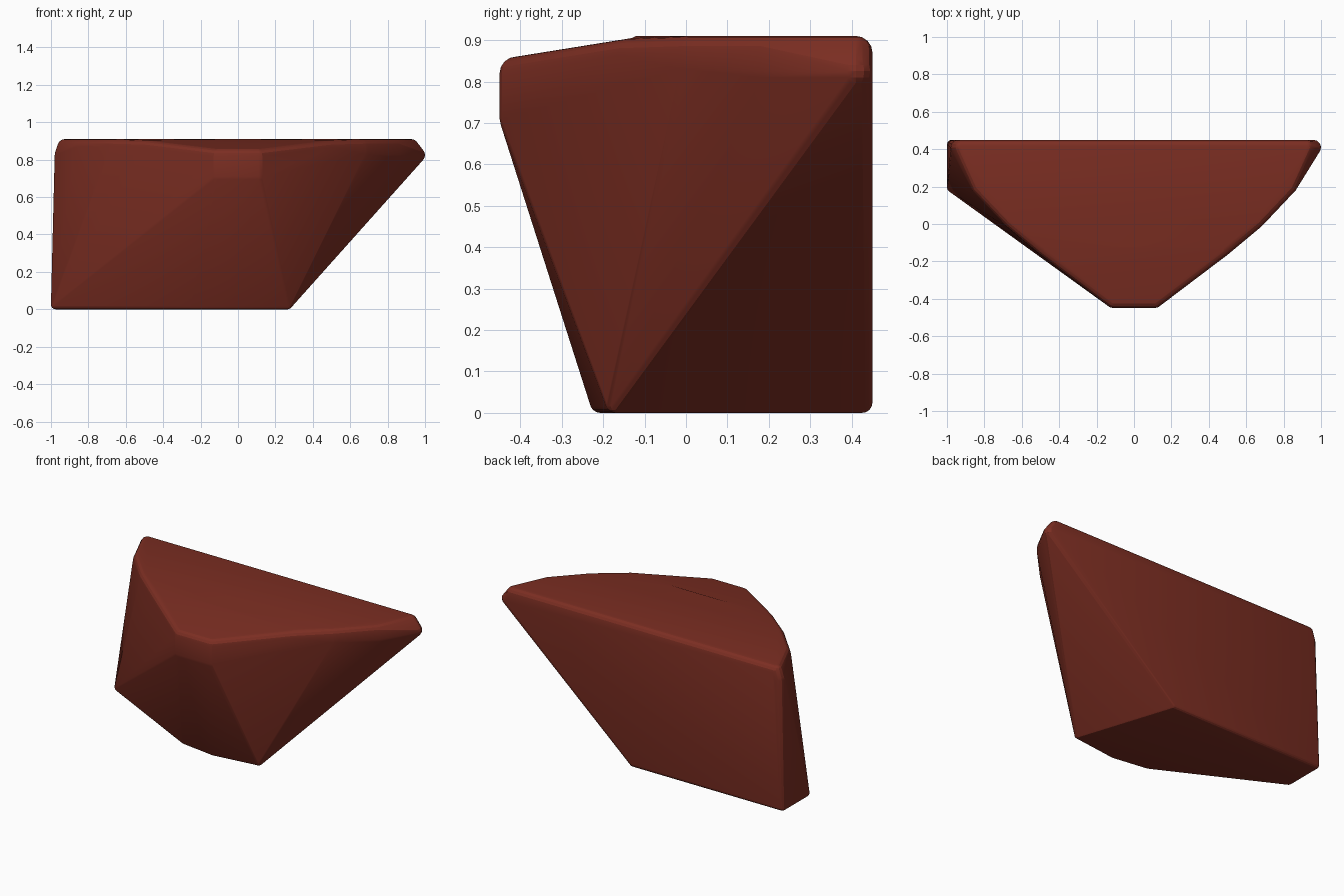
import bpy, bmesh
from math import radians
from mathutils import Matrix

if "Cube" in bpy.data.objects:
    bpy.data.objects.remove(bpy.data.objects["Cube"])

# Corner centres of the rounded solid: the hull of small balls gives soft edges
RIM = 0.04
FOOT = 0.025

# Right half of the top rim: upper edge and the lower edge of its narrow band
upper = [(0.925, 0.41, 0.87), (0.83, 0.20, 0.87), (0.66, 0.02, 0.87),
         (0.48, -0.13, 0.865), (0.11, -0.41, 0.82)]
lower = [(0.96, 0.41, 0.825), (0.83, 0.20, 0.825), (0.66, 0.02, 0.83),
         (0.11, -0.41, 0.71)]

# Offset base outline, shifted towards the left
base = [(-0.975, 0.425), (-0.975, 0.195), (-0.25, -0.175),
        (-0.03, -0.207), (0.265, -0.17), (0.07, 0.425)]

corners = [((x, y, z), RIM) for x, y, z in upper + lower]
corners += [((-x, y, z), RIM) for x, y, z in upper + lower[1:]]
corners += [((-0.94, 0.41, 0.825), RIM), ((0, -0.12, 0.87), RIM)]
corners += [((x, y, FOOT), FOOT) for x, y in base]

# Gather the balls and wrap them in one convex shell
bm = bmesh.new()
for centre, radius in corners:
    bmesh.ops.create_uvsphere(bm, u_segments=12, v_segments=8, radius=radius,
                              matrix=Matrix.Translation(centre))
points = [v.co.copy() for v in bm.verts]
bm.clear()
for p in points:
    bm.verts.new(p)
hull = bmesh.ops.convex_hull(bm, input=bm.verts[:])
bmesh.ops.delete(bm, geom=[v for v in bm.verts if not v.link_faces], context='VERTS')
bmesh.ops.remove_doubles(bm, verts=bm.verts[:], dist=0.0005)
bmesh.ops.dissolve_limit(bm, angle_limit=radians(1), verts=bm.verts[:], edges=bm.edges[:])
bmesh.ops.recalc_face_normals(bm, faces=bm.faces[:])
mesh = bpy.data.meshes.new("faceted_block")
bm.to_mesh(mesh)
bm.free()

block = bpy.data.objects.new("faceted_block", mesh)
bpy.context.collection.objects.link(block)

# Dark red surface
red = bpy.data.materials.new("dark_red")
red.diffuse_color = (0.2, 0.027, 0.016, 1)
red.use_nodes = True
red.node_tree.nodes["Principled BSDF"].inputs["Base Color"].default_value = red.diffuse_color
mesh.materials.append(red)

bpy.context.view_layer.objects.active = block
block.select_set(True)
bpy.ops.object.shade_smooth_by_angle(angle=radians(20))
